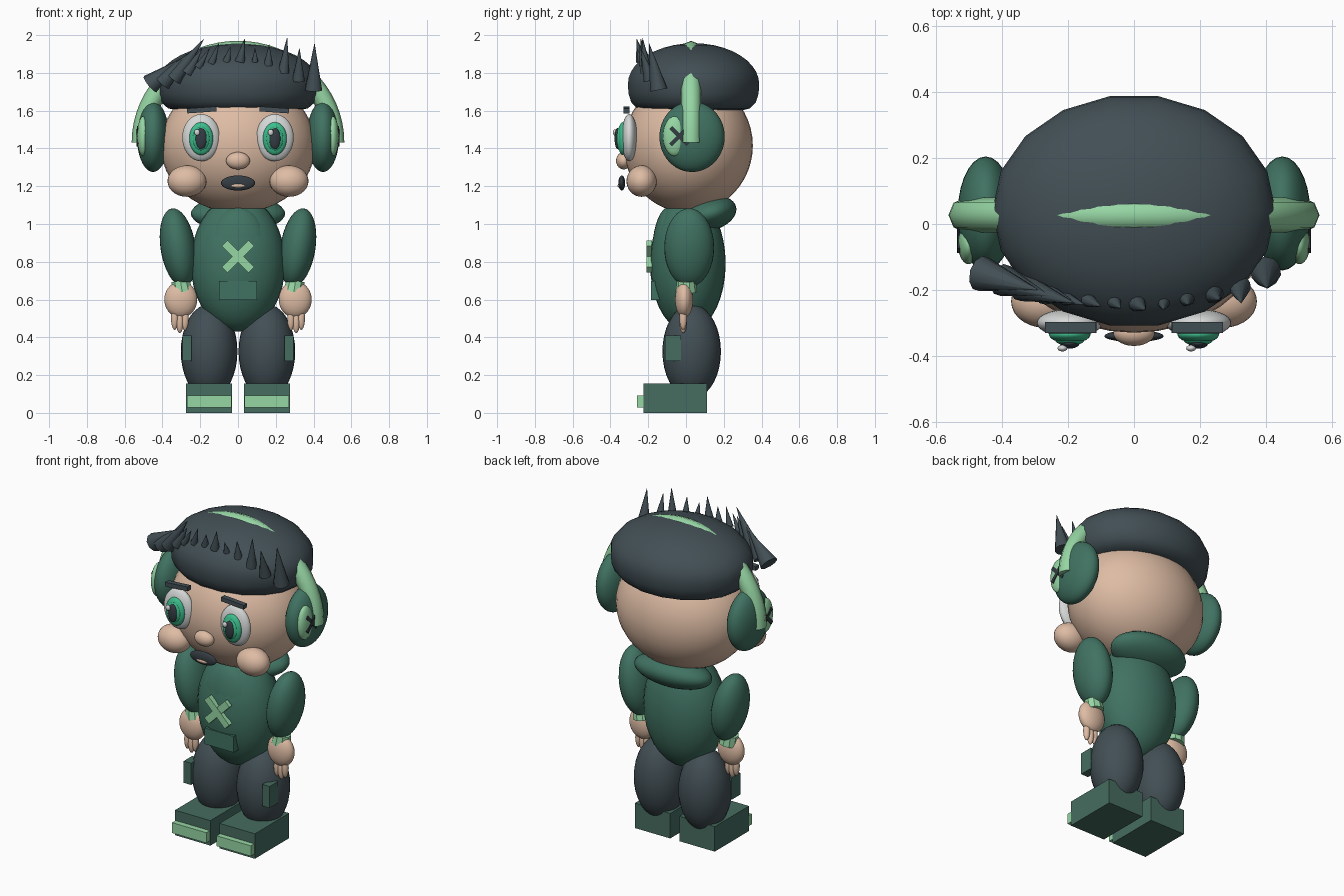
import bpy, bmesh, math
from mathutils import Vector, Matrix, Euler

if "Cube" in bpy.data.objects:
    bpy.data.objects.remove(bpy.data.objects["Cube"])

# ---- colours ----
def mat(name, rgb):
    m = bpy.data.materials.new(name)
    lin = [((c / 255 + 0.055) / 1.055) ** 2.4 for c in rgb]
    m.diffuse_color = (*lin, 1)
    m.use_nodes = True
    m.node_tree.nodes["Principled BSDF"].inputs["Base Color"].default_value = m.diffuse_color
    return m

SKIN = mat("skin", (222, 188, 164))
DARK = mat("charcoal", (66, 79, 85))
GREEN = mat("forest_green", (64, 114, 98))
SHOE = mat("boot_green", (70, 108, 96))
LIGHT = mat("mint", (150, 214, 164))
WHITE = mat("eye_white", (214, 216, 216))
IRIS = mat("iris_green", (62, 190, 142))
PUPIL = mat("pupil_dark", (52, 60, 66))

# ---- helpers ----
def finish(name, bm, material, smooth=True):
    bmesh.ops.recalc_face_normals(bm, faces=bm.faces)
    me = bpy.data.meshes.new(name)
    bm.to_mesh(me)
    bm.free()
    me.materials.append(material)
    for p in me.polygons:
        p.use_smooth = smooth
    ob = bpy.data.objects.new(name, me)
    bpy.context.collection.objects.link(ob)
    return ob

def xform(loc, rot=(0, 0, 0), scale=(1, 1, 1)):
    return Matrix.LocRotScale(Vector(loc), Euler([math.radians(a) for a in rot]), Vector(scale))

def ball(name, loc, radii, material, rot=(0, 0, 0), seg=28, rings=18):
    bm = bmesh.new()
    bmesh.ops.create_uvsphere(bm, u_segments=seg, v_segments=rings, radius=1,
                              matrix=xform(loc, rot, radii))
    return finish(name, bm, material)

def box(name, loc, size, material, rot=(0, 0, 0)):
    bm = bmesh.new()
    bmesh.ops.create_cube(bm, size=1, matrix=xform(loc, rot, size))
    return finish(name, bm, material, False)

def cone(name, base, tip, r, material):
    base, tip = Vector(base), Vector(tip)
    d = tip - base
    bm = bmesh.new()
    m = Matrix.Translation((base + tip) / 2) @ d.to_track_quat('Z', 'Y').to_matrix().to_4x4()
    bmesh.ops.create_cone(bm, cap_ends=True, segments=10, radius1=r, radius2=0.001,
                          depth=d.length, matrix=m)
    ob = finish(name, bm, material)
    for p in ob.data.polygons:
        p.use_smooth = len(p.vertices) == 4
    return ob

# ---- head and face ----
ball("head", (0, 0.012, 1.415), (0.41, 0.342, 0.355), SKIN, seg=36, rings=24)
ball("nose", (0, -0.33, 1.335), (0.063, 0.04, 0.046), SKIN)
ball("mouth", (0, -0.34, 1.217), (0.09, 0.018, 0.04), PUPIL)
ball("lip", (0, -0.352, 1.203), (0.038, 0.01, 0.011), SKIN)

# ---- hair cap: squashed dome with a rounded under-rim ----
profile = [(math.cos(a), 1.74 + 0.217 * math.sin(a))
           for a in [math.radians(d) for d in range(0, 90, 9)]]
profile = [(0.0, 1.61), (0.72, 1.6), (0.86, 1.612), (0.95, 1.645), (0.99, 1.69)] + profile + [(0, 1.957)]
bm = bmesh.new()
N, rows = 18, []
for r, z in profile:
    angs = [2 * math.pi * (i + 0.5) / N + math.pi / 2 for i in range(N)]
    rows.append([bm.verts.new((0.43 * r * math.cos(a), 0.04 + 0.353 * r * math.sin(a), z)) for a in angs])
for a, b in zip(rows, rows[1:]):
    for i in range(N):
        bm.faces.new((a[i], a[(i + 1) % N], b[(i + 1) % N], b[i]))
bmesh.ops.remove_doubles(bm, verts=bm.verts, dist=1e-5)
finish("hair_cap", bm, DARK)

# ---- hair spikes along the fringe: base x, y, z, tip x, z, radius ----
spikes = [(-.465, -.15, 1.74, -.29, 1.88, .055), (-.40, -.17, 1.75, -.25, 1.91, .05),
          (-.34, -.19, 1.77, -.18, 1.98, .045), (-.27, -.21, 1.80, -.19, 1.93, .035),
          (-.21, -.225, 1.83, -.15, 1.93, .022), (-.14, -.23, 1.85, -.10, 1.96, .022),
          (-.06, -.235, 1.86, -.04, 1.94, .022), (.01, -.24, 1.86, .035, 1.98, .027),
          (.09, -.24, 1.86, .09, 1.93, .018), (.16, -.225, 1.84, .165, 1.95, .025),
          (.24, -.21, 1.80, .26, 1.985, .032), (.32, -.19, 1.76, .325, 1.93, .035),
          (.40, -.145, 1.71, .405, 1.955, .047)]
for i, (x, y, z, tx, tz, r) in enumerate(spikes):
    cone(f"hair_spike_{i + 1}", (x, y, z), (tx, y - 0.02 - 0.03 * (abs(x) > .3), tz), r, DARK)

# ---- headband: half ring over the head ----
bm = bmesh.new()
rings = []
for i in range(33):
    a = math.pi * i / 32
    ring = []
    for k in range(8):
        t = math.pi * k / 4
        r = 1 + 0.053 * math.cos(t) / 0.51
        ring.append(bm.verts.new((0.51 * r * math.cos(a), 0.027 + 0.053 * math.sin(t),
                                  1.432 + 0.487 * r * math.sin(a))))
    rings.append(ring)
for a, b in zip(rings, rings[1:]):
    for k in range(8):
        bm.faces.new((a[k], a[(k + 1) % 8], b[(k + 1) % 8], b[k]))
bm.faces.new(rings[0])
bm.faces.new(rings[-1])
band = finish("headband", bm, LIGHT)
for p in band.data.polygons:
    p.use_smooth = len(p.vertices) == 4

# ---- torso ----
ball("torso", (0, 0.01, 0.79), (0.25, 0.2, 0.36), GREEN)
ball("belly_panel", (0, -0.09, 0.82), (0.175, 0.092, 0.27), GREEN)
ball("hood", (0, 0.125, 1.055), (0.25, 0.145, 0.09), GREEN, rot=(15, 0, 0))
box("belly_pocket", (0, -0.145, 0.647), (0.2, 0.08, 0.1), GREEN)
for s in (-1, 1):
    box("chest_cross_bar", (0, -0.195, 0.828), (0.2, 0.028 + 0.002 * s, 0.043), LIGHT, rot=(0, 45 * s, 0))

# ---- mirrored parts ----
for s, side in ((-1, "right"), (1, "left")):
    # eyes
    x = 0.195 * s
    ball(f"eye_white_{side}", (x, -0.3, 1.457), (0.1, 0.042, 0.125), WHITE)
    ball(f"iris_{side}", (x, -0.335, 1.452), (0.063, 0.027, 0.087), IRIS)
    ball(f"iris_core_{side}", (x, -0.35, 1.452), (0.045, 0.02, 0.063), IRIS)
    ball(f"pupil_{side}", (x, -0.362, 1.452), (0.03, 0.016, 0.056), PUPIL)
    ball(f"eye_glint_{side}", (x - 0.022, -0.377, 1.485), (0.015, 0.01, 0.017), WHITE, seg=12, rings=8)
    box(f"brow_{side}", (0.192 * s, -0.314, 1.604), (0.155, 0.032, 0.026), DARK, rot=(0, 4 * s, 0))
    ball(f"cheek_{side}", (0.27 * s, -0.235, 1.227), (0.103, 0.08, 0.083), SKIN)
    # headphones
    ball(f"ear_cup_{side}", (0.45 * s, 0.032, 1.462), (0.085, 0.173, 0.187), GREEN)
    ball(f"ear_disc_{side}", (0.502 * s, -0.06, 1.465), (0.032, 0.062, 0.105), LIGHT)
    for t in (-1, 1):
        box(f"ear_cross_{side}", (0.525 * s, -0.035, 1.465), (0.022 + 0.002 * t, 0.13, 0.022), PUPIL, rot=(45 * t, 0, 0))
    # arms and hands
    ball(f"sleeve_{side}", (0.317 * s, 0.017, 0.875), (0.093, 0.132, 0.21), GREEN, rot=(0, 9 * s, 0))
    bm = bmesh.new()
    bmesh.ops.create_cone(bm, cap_ends=True, segments=10, radius1=0.058, radius2=0.05, depth=0.06,
                          matrix=xform((0.3 * s, 0.002, 0.67), (0, 9 * s, 0)))
    finish(f"cuff_{side}", bm, LIGHT, False)
    ball(f"hand_{side}", (0.303 * s, -0.01, 0.6), (0.087, 0.048, 0.096), SKIN)
    for fx, fz in ((0.335, 0.5), (0.308, 0.482), (0.28, 0.495)):
        ball(f"finger_{side}", (fx * s, -0.015, fz), (0.02, 0.02, 0.06), SKIN, seg=14, rings=10)
    # legs and boots
    ball(f"leg_{side}", (0.153 * s, 0.03, 0.325), (0.15, 0.155, 0.25), DARK)
    box(f"leg_pocket_{side}", (0.27 * s, -0.069, 0.343), (0.05, 0.084, 0.135), SHOE)
    box(f"boot_{side}", (0.153 * s, -0.058, 0.0775), (0.243, 0.336, 0.155), SHOE)
    box(f"boot_stripe_{side}", (0.153 * s, -0.238, 0.06), (0.235, 0.045, 0.064), LIGHT)
